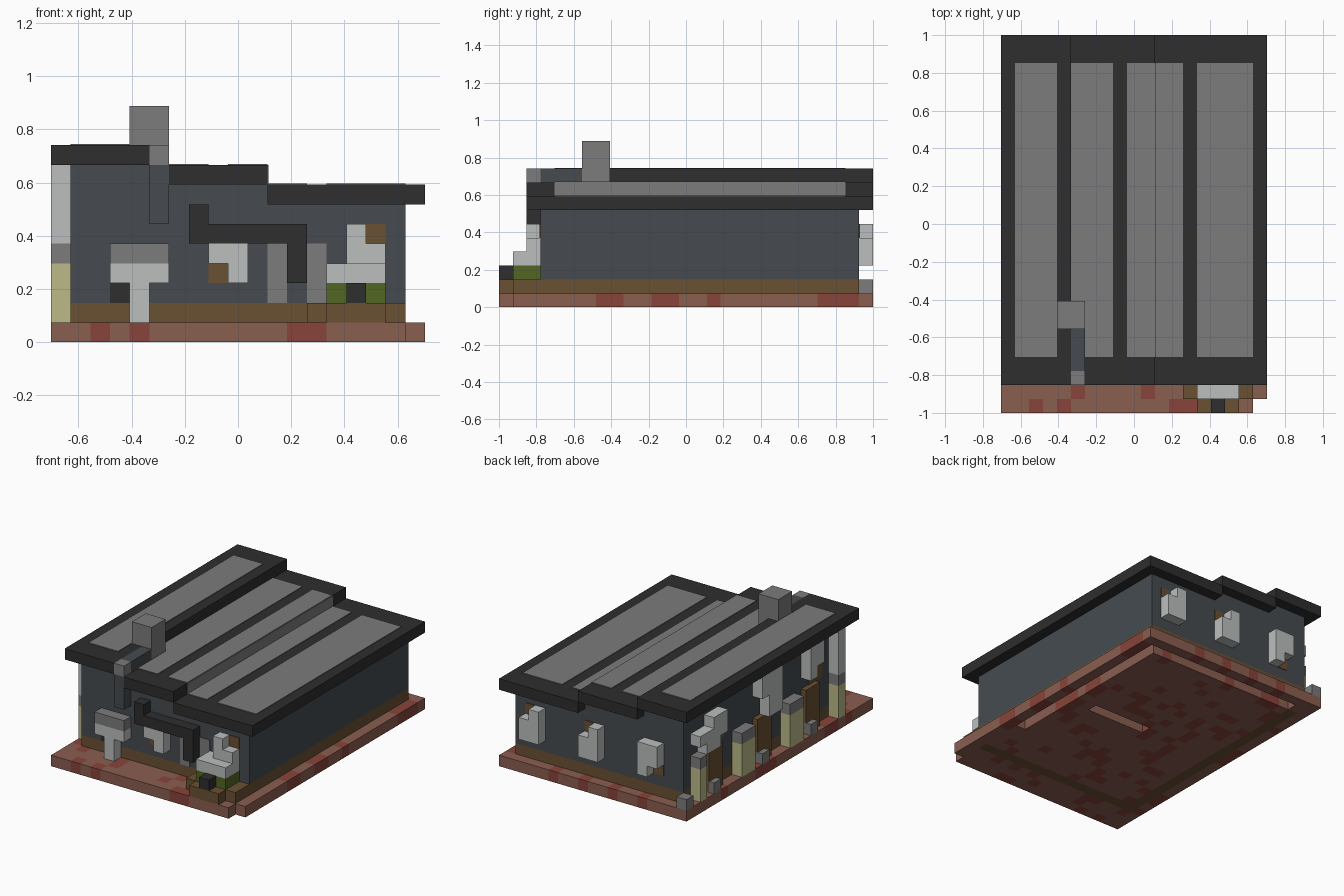
import bpy
import bmesh
import random
from mathutils import Vector

random.seed(4)
cube = bpy.data.objects.get("Cube")
if cube:
    bpy.data.objects.remove(cube, do_unlink=True)

UNIT = 2 / 27                      # one block
COLS, ROWS = 19, 27                # plot size in blocks
THIN = 0.06                        # plate thickness in blocks


def to_linear(v):
    v /= 255
    return v / 12.92 if v < 0.04 else ((v + 0.055) / 1.055) ** 2.4


def material(name, *rgb):
    mat = bpy.data.materials.new(name)
    color = [to_linear(v) for v in rgb] + [1]
    mat.use_nodes = True
    mat.diffuse_color = color
    shader = next(n for n in mat.node_tree.nodes if n.type == 'BSDF_PRINCIPLED')
    shader.inputs["Base Color"].default_value = color
    return mat


charcoal = material("charcoal", 46, 46, 46)
grey = material("grey", 124, 124, 124)
brick = material("brick", 138, 94, 80)
red = material("dark_red", 135, 68, 58)
brown = material("brown", 106, 80, 50)
slate = material("slate", 70, 75, 80)
white = material("off_white", 188, 191, 190)
green = material("leaf_green", 82, 102, 34)
beige = material("beige", 188, 186, 135)


def point(i, j, k):
    """Block coordinates to model coordinates."""
    return Vector((i - COLS / 2, j - ROWS / 2, k)) * UNIT


def finish(name, bm, mats):
    mesh = bpy.data.meshes.new(name)
    bm.normal_update()
    bm.to_mesh(mesh)
    bm.free()
    for mat in mats:
        mesh.materials.append(mat)
    obj = bpy.data.objects.new(name, mesh)
    bpy.context.collection.objects.link(obj)
    return obj


def part(name, mat, *boxes):
    """One object made of boxes, each given as i0, i1, j0, j1, k0, k1."""
    bm = bmesh.new()
    for i0, i1, j0, j1, k0, k1 in boxes:
        low, high = point(i0, j0, k0), point(i1, j1, k1)
        made = bmesh.ops.create_cube(bm, size=1)["verts"]
        bmesh.ops.scale(bm, vec=high - low, verts=made)
        bmesh.ops.translate(bm, vec=(low + high) / 2, verts=made)
    return finish(name, bm, [mat])


# Speckled base slab with wall slots open underneath
def is_slot(i, j):
    return ((i == 17 and 8 <= j <= 25) or (j == 25 and 2 <= i <= 17)
            or (j == 14 and 9 <= i <= 14))


def base_color(i, j):
    if (i == 1 and 3 <= j < 25) or (j == 3 and 1 <= i < 18):
        return 2
    if i == 18:
        return int(j in (7, 8, 11, 12, 15, 23, 24, 25))
    if j < 2:
        return int((i, j) in ((2, 0), (4, 0), (12, 0), (13, 0), (5, 1), (10, 1)))
    return int(random.random() < 0.22)


cells = {(i, j) for i in range(COLS) for j in range(ROWS)
         if not is_slot(i, j) and (i, j) != (18, 0)}
bm = bmesh.new()
for i, j in sorted(cells):
    tone = base_color(i, j)
    ring = [(i, j), (i + 1, j), (i + 1, j + 1), (i, j + 1)]
    quads = [[(*p, 1) for p in ring], [(*p, 0) for p in reversed(ring)]]
    sides = [(i, j - 1), (i + 1, j), (i, j + 1), (i - 1, j)]
    for n, beside in enumerate(sides):
        if beside not in cells:
            a, b = ring[n], ring[(n + 1) % 4]
            quads.append([(*a, 0), (*b, 0), (*b, 1), (*a, 1)])
    for quad in quads:
        face = bm.faces.new([bm.verts.new(point(*p)) for p in quad])
        face.material_index = tone
bmesh.ops.remove_doubles(bm, verts=bm.verts, dist=0.001)
finish("base_slab", bm, [brick, red, brown])

# Foundation, stepped walls and stepped roof
part("foundation", brown, (1, 18, 3, 26, 1, 2))
part("walls", slate, (1, 5, 3, 26, 2, 9), (5, 11, 3, 26, 2, 8), (11, 18, 3, 26, 2, 7))
part("roof", charcoal, (0, 5, 2, 27, 9, 10), (6, 11, 2, 27, 8, 9),
     (5, 6, 3, 27, 8, 9), (11, 19, 2, 27, 7, 8))

# Roof panels, one of them folding down over a step
for start, end, top in ((1, 4, 10), (5, 8, 9), (9, 11, 9), (11, 13, 8), (14, 18, 8)):
    part("roof_panel", grey, (start, end, 4, 25, top, top + THIN))
part("roof_panel_fold", grey, (11, 11 + THIN, 4, 25, 8, 9))

# Chimney with its duct running over the roof and down the front
part("chimney", grey, (4, 6, 6, 8, 9, 12))
part("duct", slate, (5, 6, 2, 3, 6, 9), (5, 6, 3, 6, 9, 10))
part("duct_elbow", grey, (5, 6, 2, 3, 9, 10))


def wall_plate(name, mat, i0, i1, k0, k1, back=False):
    """Thin plate lying on the front or the back wall."""
    j = 26 if back else 3 - THIN
    part(name, mat, (i0, i1, j, j + THIN, k0, k1))


# Front: left awning
part("awning_top", grey, (3, 6, 2, 3, 4, 5))
part("awning_body", white, (3, 6, 2, 3, 3, 4), (4, 5, 2, 3, 1, 3))
wall_plate("vent", charcoal, 3, 4, 2, 3)

# Front: middle window
part("middle_window", white, (8, 10, 2, 3, 4, 5), (9, 10, 2, 3, 3, 4))
wall_plate("middle_window_wood", brown, 8, 9, 3, 4)

# Front: doorway and drain pipe
wall_plate("door_frame_right", grey, 11, 12, 2, 5)
wall_plate("door_frame_left", grey, 13, 14, 2, 5)
wall_plate("door_lintel", grey, 12, 13, 3, 5)
part("drain_pipe", charcoal, (7, 8, 2, 3, 6, 7), (7, 13, 2, 3, 5, 6), (12, 13, 2, 3, 3, 5))

# Front: planter and corner window
part("planter", brown, (13, 18, 1, 3, 1, 2), (14, 17, 0, 1, 1, 2))
part("planter_leaves", green, (14, 17, 1, 3, 2, 3))
part("planter_box", charcoal, (15, 16, 0, 1, 2, 3))
part("corner_window", white, (14, 17, 1, 3, 3, 4), (15, 17, 2, 3, 4, 5), (15, 16, 2, 3, 5, 6))
wall_plate("corner_window_wood", brown, 16, 17, 5, 6)

# Back windows
part("back_window_left", white, (15, 16, 26, 27, 3, 6), (16, 17, 26, 27, 3, 5))
wall_plate("back_wood_left", brown, 16, 17, 5, 6, True)
part("back_window_middle", white, (9, 10, 26, 27, 4, 6), (10, 11, 26, 27, 3, 5),
     (9, 10, 26, 27, 3, 4))
wall_plate("back_wood_middle", brown, 10, 11, 5, 6, True)
part("back_window_right", white, (3, 5, 26, 27, 4, 6), (4, 5, 26, 27, 3, 4))
wall_plate("back_wood_right", brown, 3, 4, 3, 4, True)
part("corner_stone", grey, (0, 1, 26, 27, 1, 2))

# Right side: capped posts
for start, end in ((4, 5), (10, 12), (17, 19), (24, 25)):
    part("post", beige, (0, 1, start, end, 1, 4))
    part("post_cap", grey, (0, 1, start, end, 4, 5))

# Right side: timber doors and stones in each bay
for bay in (7, 14, 21):
    part("timber_door", brown, (0.5, 1, bay, bay + 2, 1, 5))
    part("bay_stone", grey, (0, 1, bay + 1, bay + 2, 1, 2))
    part("timber_patch", brown, (1 - THIN, 1, bay - 1, bay + 1, 5, 7))

# Right side: stepped awnings under the eaves
part("side_awning_back", white, (0, 1, 21, 25, 6, 7), (0, 1, 22, 24, 5, 6), (0, 1, 21, 23, 7, 8))
part("side_awning_middle", white, (0, 1, 13, 16, 7, 9), (0, 1, 13, 15, 5, 7))
part("side_awning_front", white, (0, 1, 7, 9, 7, 9), (0, 1, 8, 9, 6, 7), (0, 1, 4, 5, 5, 9))
